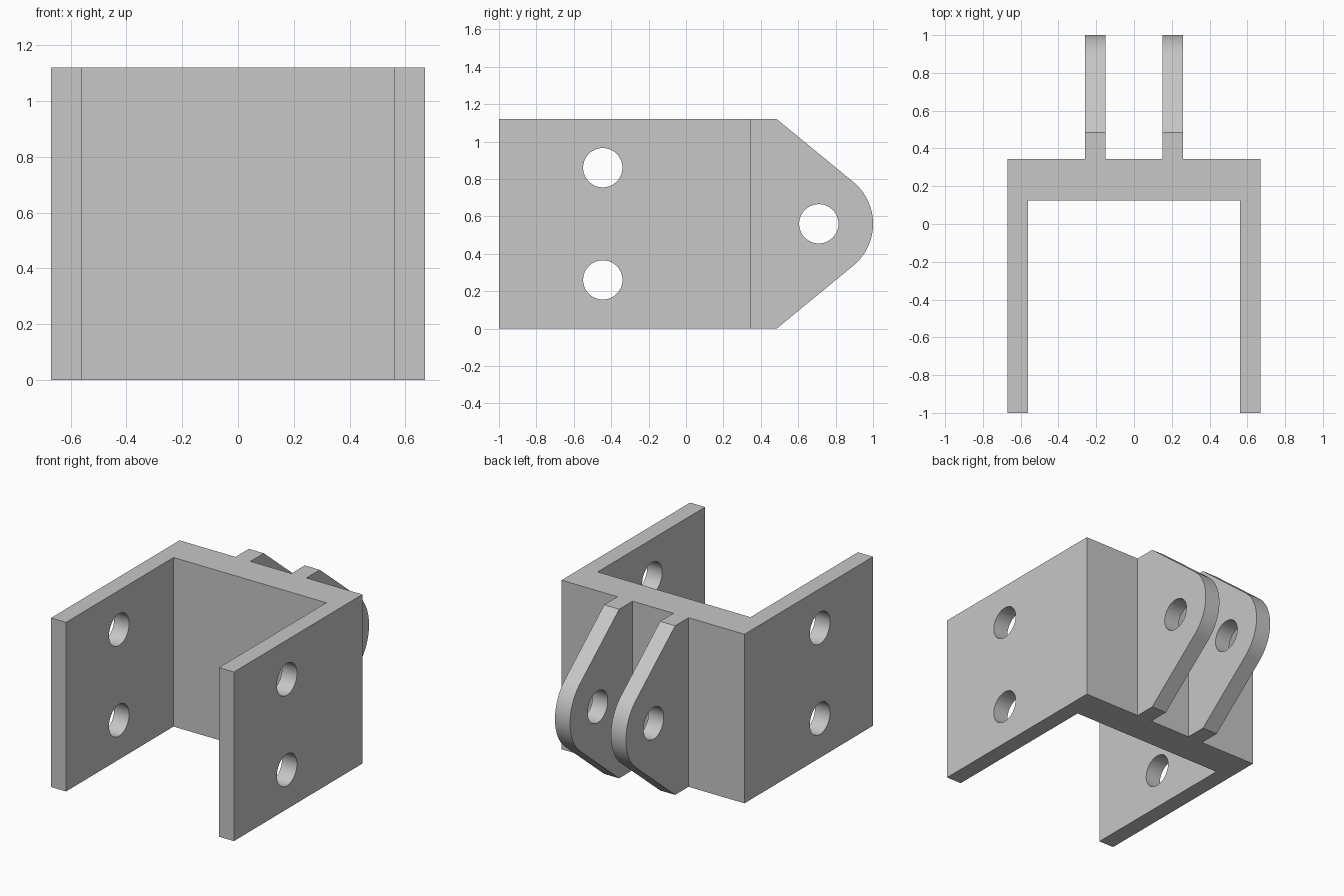
import bpy, bmesh, math
from mathutils import Vector

cube = bpy.data.objects.get("Cube")
if cube:
    bpy.data.objects.remove(cube, do_unlink=True)

HEIGHT, HALF_W, INNER_W = 1.12, 0.67, 0.56
FRONT, WEB_FRONT, WEB_BACK = -1.0, 0.125, 0.345
HOLE_R = 0.105
EYE_Y, EYE_R = 0.71, 0.29

grey = bpy.data.materials.new("plain grey")
grey.use_nodes = True
grey.diffuse_color = (0.57, 0.57, 0.57, 1)
grey.node_tree.nodes["Principled BSDF"].inputs["Base Color"].default_value = grey.diffuse_color


def extrude_profile(name, points, offset):
    """Solid made by sweeping a flat outline along an offset."""
    bm = bmesh.new()
    face = bm.faces.new([bm.verts.new(p) for p in points])
    swept = bmesh.ops.extrude_face_region(bm, geom=[face], use_keep_orig=True)["geom"]
    bmesh.ops.translate(bm, vec=Vector(offset),
                        verts=[v for v in swept if isinstance(v, bmesh.types.BMVert)])
    bmesh.ops.recalc_face_normals(bm, faces=bm.faces)
    mesh = bpy.data.meshes.new(name)
    bm.to_mesh(mesh)
    bm.free()
    obj = bpy.data.objects.new(name, mesh)
    bpy.context.collection.objects.link(obj)
    mesh.materials.append(grey)
    return obj


def drill(obj, y, z):
    """Cut a round hole along x."""
    bpy.ops.mesh.primitive_cylinder_add(vertices=64, radius=HOLE_R, depth=3,
                                        location=(0, y, z), rotation=(0, math.pi / 2, 0))
    cutter = bpy.context.object
    cutter.hide_render = True
    cutter.data.materials.append(grey)
    mod = obj.modifiers.new("hole", "BOOLEAN")
    mod.operation, mod.solver, mod.object = "DIFFERENCE", "EXACT", cutter
    select(obj)
    bpy.ops.object.modifier_apply(modifier=mod.name)
    bpy.data.objects.remove(cutter, do_unlink=True)


def select(obj):
    bpy.ops.object.select_all(action="DESELECT")
    obj.select_set(True)
    bpy.context.view_layer.objects.active = obj


# U-shaped channel: two side plates joined by a thick web
half = [(INNER_W, WEB_FRONT), (INNER_W, FRONT), (HALF_W, FRONT), (HALF_W, WEB_BACK)]
outline = half + [(-x, y) for x, y in reversed(half)]
channel = extrude_profile("channel_bracket", [(x, y, 0) for x, y in outline], (0, 0, HEIGHT))
for hole_z in (0.26, 0.86):
    drill(channel, -0.445, hole_z)
parts = [channel]

# Pair of rounded rear lugs, each with a pin hole
mid, tangent, steps = HEIGHT / 2, math.radians(50.6), 32
side = [(WEB_BACK, 0), (0.485, 0)]
for i in range(steps + 1):
    a = tangent * (2 * i / steps - 1)
    side.append((EYE_Y + EYE_R * math.cos(a), mid + EYE_R * math.sin(a)))
side += [(0.485, HEIGHT), (WEB_BACK, HEIGHT)]
for name, x in (("left_lug", 0.15), ("right_lug", -0.26)):
    lug = extrude_profile(name, [(x, y, z) for y, z in side], (0.11, 0, 0))
    drill(lug, EYE_Y, mid)
    parts.append(lug)

# Smooth the round surfaces, keep the plate edges sharp
for part in parts:
    select(part)
    bpy.ops.object.shade_smooth_by_angle(angle=math.radians(25))
